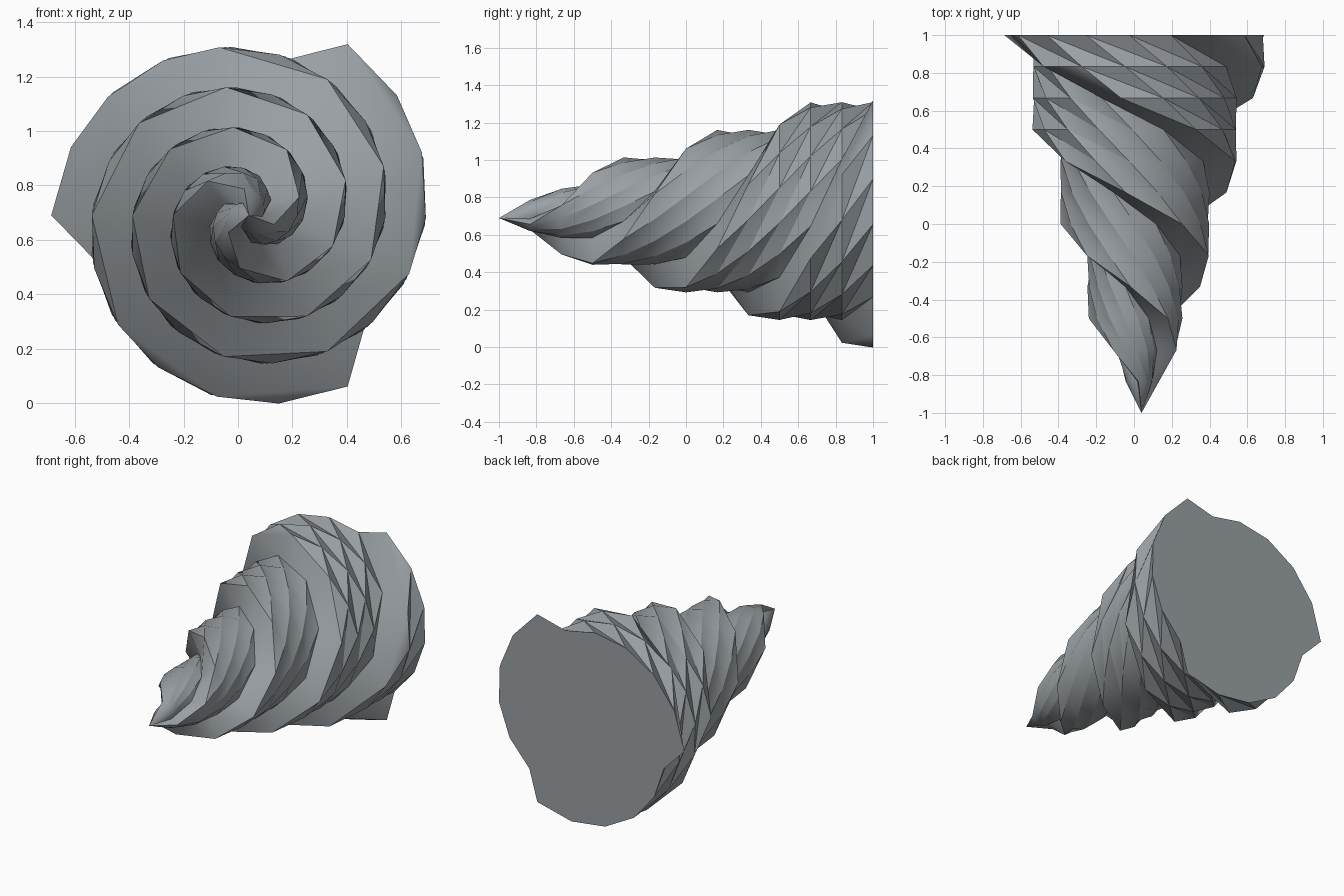
import bpy
import bmesh
from math import sin, cos, radians

old = bpy.data.objects.get("Cube")
if old:
    bpy.data.objects.remove(old, do_unlink=True)

RINGS = 12        # steps along the axis
LOBES = 3         # cutting flutes
STEPS = 6         # points on each flute
AXIS_X, AXIS_Z = 0.04, 0.69

# Steel
steel = bpy.data.materials.new("grey steel")
steel.use_nodes = True
colour = (0.32, 0.35, 0.37, 1)
steel.diffuse_color = colour
steel.node_tree.nodes["Principled BSDF"].inputs["Base Color"].default_value = colour


def make_ring(bm, k):
    """Sawtooth section, twisted and shrunk towards the point."""
    t = 1 - k / RINGS
    tooth = 0.13 * min(1, 4.5 * t)
    ring = []
    for lobe in range(LOBES):
        for s in reversed(range(STEPS)):
            a = radians(180 + 120 * lobe - 40 * k - 21 * s)
            r = 0.597 * t + tooth * (1 - s / (STEPS - 1))
            ring.append(bm.verts.new((AXIS_X + r * cos(a), 1 - 2 * k / RINGS,
                                      AXIS_Z + r * sin(a))))
    return ring


# Twisted body, flat back and point
bm = bmesh.new()
rings = [make_ring(bm, k) for k in range(RINGS)]
apex = bm.verts.new((AXIS_X, -1, AXIS_Z))
count = LOBES * STEPS
for back, front in zip(rings, rings[1:]):
    for j in range(count):
        n = (j + 1) % count
        bm.faces.new((back[j], back[n], front[n]))
        bm.faces.new((back[j], front[n], front[j]))
for j in range(count):
    bm.faces.new((rings[-1][j], rings[-1][(j + 1) % count], apex))
bm.faces.new(rings[0][::-1])
bmesh.ops.recalc_face_normals(bm, faces=bm.faces)

mesh = bpy.data.meshes.new("drill_bit")
bm.to_mesh(mesh)
bm.free()
mesh.materials.append(steel)
drill = bpy.data.objects.new("drill_bit", mesh)
bpy.context.collection.objects.link(drill)

# Smooth flutes with crisp ridges
bpy.ops.object.select_all(action='DESELECT')
drill.select_set(True)
bpy.context.view_layer.objects.active = drill
bpy.ops.object.shade_smooth_by_angle(angle=radians(40))
